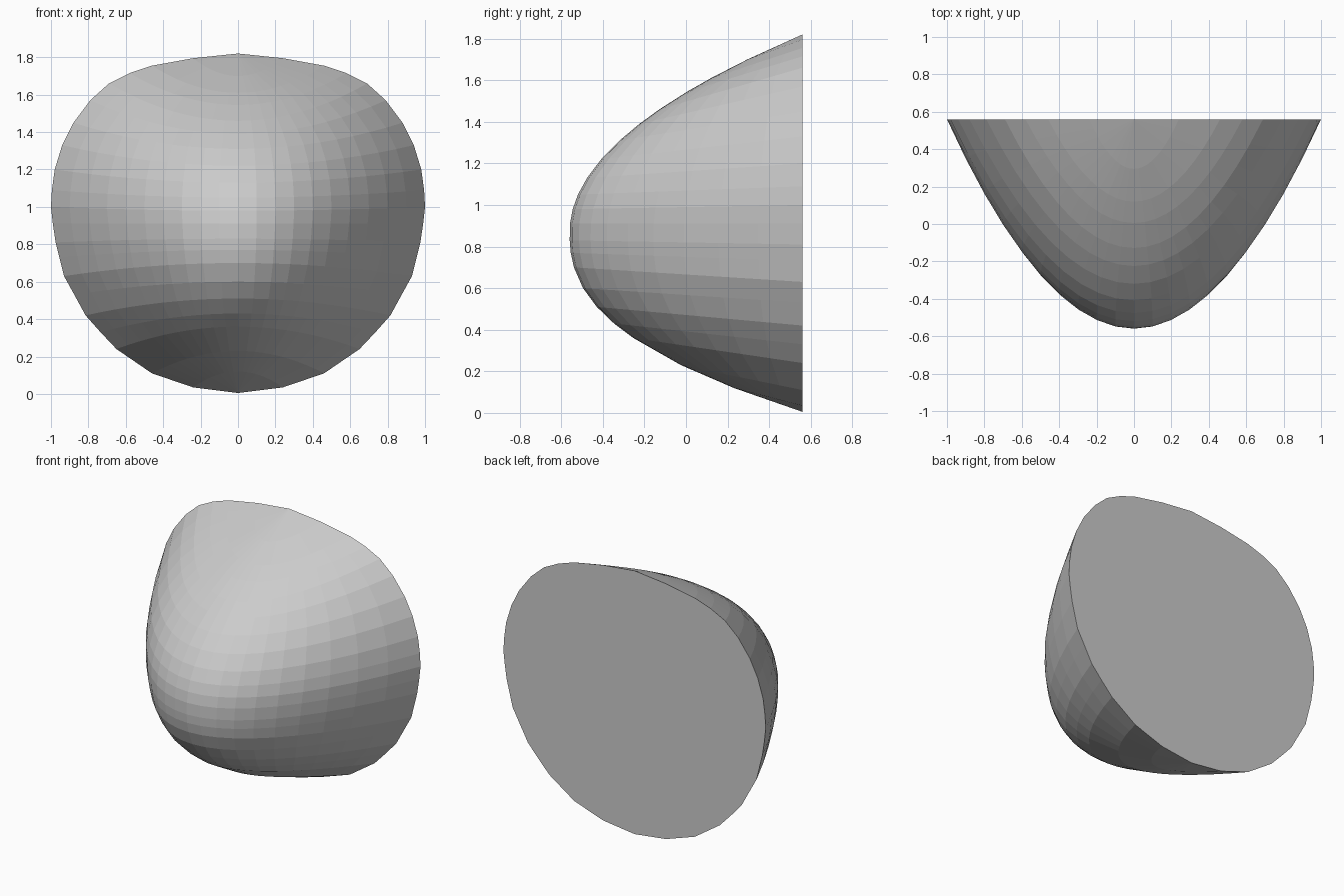
import bpy, bmesh

if "Cube" in bpy.data.objects:
    bpy.data.objects.remove(bpy.data.objects["Cube"])

BACK, NOSE, NOSE_Z = 0.56, -0.56, 0.87
COLS = 10

# One entry per row: (height on the centre line, rim x, rim z)
ROWS = [
    (0.005, 0.0, 0.005), (0.12, 0.24, 0.035), (0.23, 0.46, 0.11),
    (0.36, 0.65, 0.24), (0.43, 0.735, 0.33), (0.51, 0.815, 0.42),
    (0.60, 0.875, 0.53), (0.70, 0.93, 0.63), (0.77, 0.955, 0.73),
    (0.83, 0.975, 0.81), (0.91, 0.99, 0.91), (0.98, 1.0, 1.0),
    (1.05, 0.995, 1.09), (1.13, 0.98, 1.20), (1.22, 0.94, 1.33),
    (1.31, 0.88, 1.45), (1.39, 0.79, 1.57), (1.46, 0.69, 1.66),
    (1.545, 0.58, 1.715), (1.61, 0.46, 1.755), (1.70, 0.24, 1.795),
    (1.82, 0.0, 1.82),
]


def centre_y(z):
    """Depth of the nose profile on the centre line."""
    if z > NOSE_Z:
        t = ((z - NOSE_Z) / 0.95) ** 2
    else:
        t = ((NOSE_Z - z) / 0.865) ** 2.45
    return NOSE + (BACK - NOSE) * min(t, 1.0)


bm = bmesh.new()

# Curved shell: parabolic rows sweep from the centre line to the rim
grid = []
for zc, rx, rz in ROWS:
    yc = BACK if rx == 0 else centre_y(zc)
    row = []
    for j in range(-COLS, COLS + 1):
        s = j / COLS
        row.append(bm.verts.new((rx * s, yc + (BACK - yc) * s * s,
                                 zc + (rz - zc) * s * s)))
    grid.append(row)
for a, b in zip(grid, grid[1:]):
    for j in range(2 * COLS):
        bm.faces.new((a[j], a[j + 1], b[j + 1], b[j]))
bmesh.ops.remove_doubles(bm, verts=bm.verts, dist=0.0005)

# Flat back closes the rim
rim = [e for e in bm.edges if e.is_boundary]
bmesh.ops.holes_fill(bm, edges=rim, sides=0)
bmesh.ops.recalc_face_normals(bm, faces=bm.faces)

mesh = bpy.data.meshes.new("flat_backed_dome")
bm.to_mesh(mesh)
bm.free()
dome = bpy.data.objects.new("flat_backed_dome", mesh)
bpy.context.collection.objects.link(dome)
